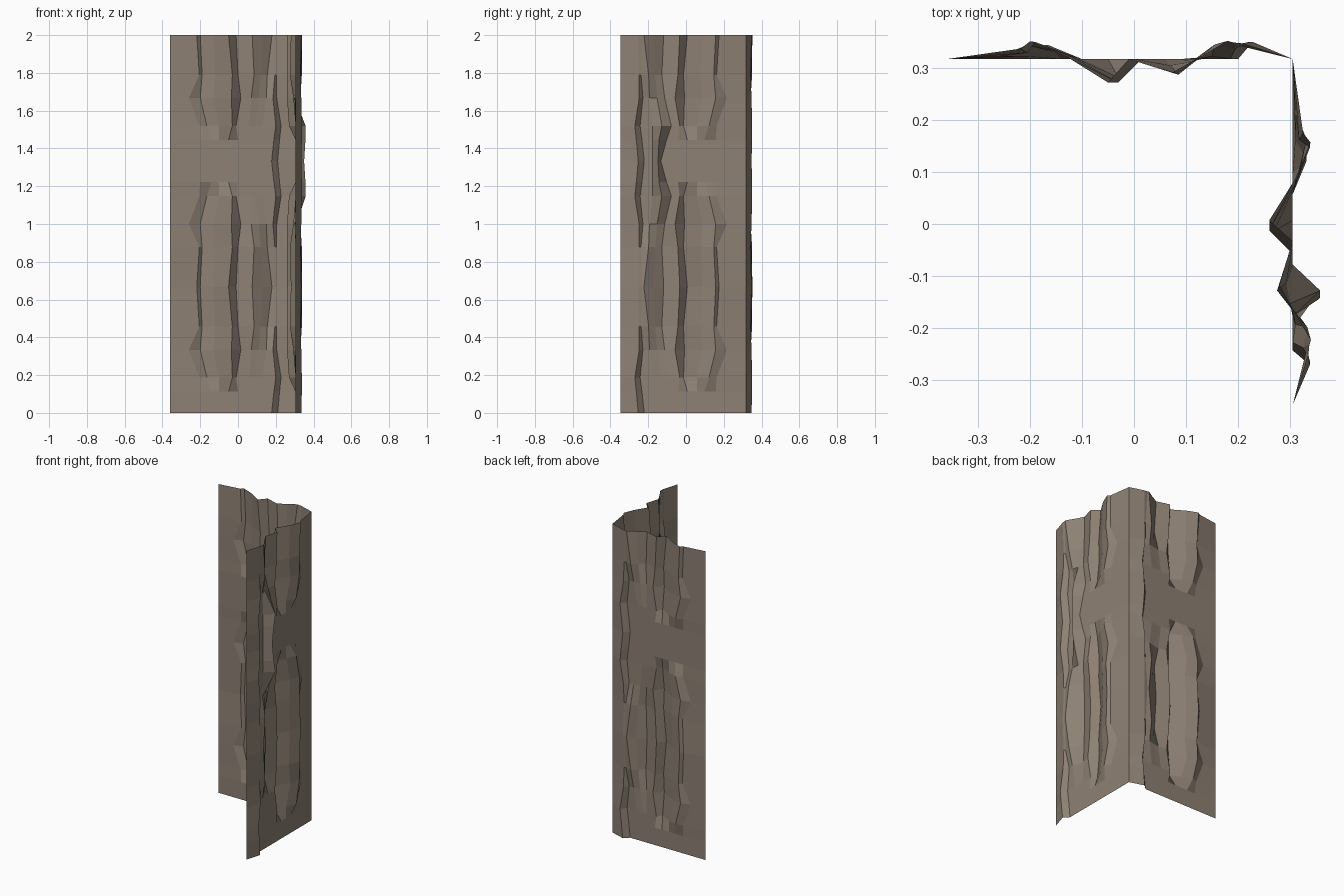
import bpy

if "Cube" in bpy.data.objects:
    bpy.data.objects.remove(bpy.data.objects["Cube"])

PERIOD = 4 / 3  # the bark relief repeats and mirrors along the height

# (distance from tile middle, inner relief points: along wall, outward depth)
ROWS = [
    (0.667, [(-.2, 0), (-.17, 0), (-.1, 0), (-.04, 0), (0, 0),
             (.07, 0), (.09, 0), (.13, 0), (.178, 0), (.21, .03)]),
    (0.555, [(-.2, 0), (-.14, 0), (-.1, 0), (-.05, 0), (0, 0),
             (.06, 0), (.09, 0), (.13, 0), (.19, 0), (.22, .033)]),
    (0.48, [(-.205, .005), (-.165, .027), (-.1, 0), (-.03, -.035), (-.01, 0),
            (.06, 0), (.09, 0), (.13, 0), (.2, 0), (.228, .033)]),
    (0.333, [(-.26, .005), (-.2, .025), (-.13, .01), (-.035, -.045), (.015, 0),
             (.07, -.012), (.11, -.005), (.15, .005), (.185, 0), (.205, .03)]),
    (0.21, [(-.205, .012), (-.19, .033), (-.12, .005), (-.03, -.045), (0, 0),
            (.085, -.03), (.12, 0), (.155, .028), (.195, .02), (.205, .025)]),
    (0.0, [(-.218, .02), (-.2, .034), (-.13, .005), (-.05, -.045), (-.01, 0),
           (.075, -.025), (.13, .005), (.18, .035), (.19, .032), (.21, .03)]),
]
# Extra knot that only the side wall has
KNOT = {0.667: [(.09, .0), (.105, .045), (.135, 0)],
        0.555: [(.06, 0), (.1, .052), (.135, 0)],
        0.48: [(.035, 0), (.085, .053), (.135, 0)]}


def height_rows():
    mid = PERIOD / 2
    lower = [(mid - t, t, p) for t, p in ROWS]
    upper = [(mid + t, t, p) for t, p in reversed(ROWS[1:-1])]
    top = [(PERIOD + mid - t, t, p) for t, p in ROWS]
    return lower + upper + top


def build_wall(name, place, knot, mat):
    verts, faces = [], []
    rows = height_rows()
    for z, t, pts in rows:
        pts = list(pts)
        if knot and 0.9 < z < 1.8 and t in KNOT:
            pts[5:8] = KNOT[t]
        for u, d in [(-.36, 0)] + pts + [(.305, 0)]:
            x, y = place(u, d)
            verts.append((x, y, min(2.0, max(0.0, round(z, 3)))))
    n = len(ROWS[0][1]) + 2
    for r in range(len(rows) - 1):
        for c in range(n - 1):
            a = r * n + c
            faces.append((a + 1, a, a + n, a + n + 1))
    mesh = bpy.data.meshes.new(name)
    mesh.from_pydata(verts, [], faces)
    mesh.materials.append(mat)
    obj = bpy.data.objects.new(name, mesh)
    bpy.context.collection.objects.link(obj)


bark = bpy.data.materials.new("bark")
bark.diffuse_color = (0.27, 0.22, 0.175, 1)
bark.use_nodes = True
bark.node_tree.nodes["Principled BSDF"].inputs["Base Color"].default_value = bark.diffuse_color

# Back wall, then the same relief turned a quarter around the corner
build_wall("back_bark_wall", lambda u, d: (u, .317 + d), False, bark)
build_wall("side_bark_wall", lambda u, d: (.305 + d, -u - .043), True, bark)
